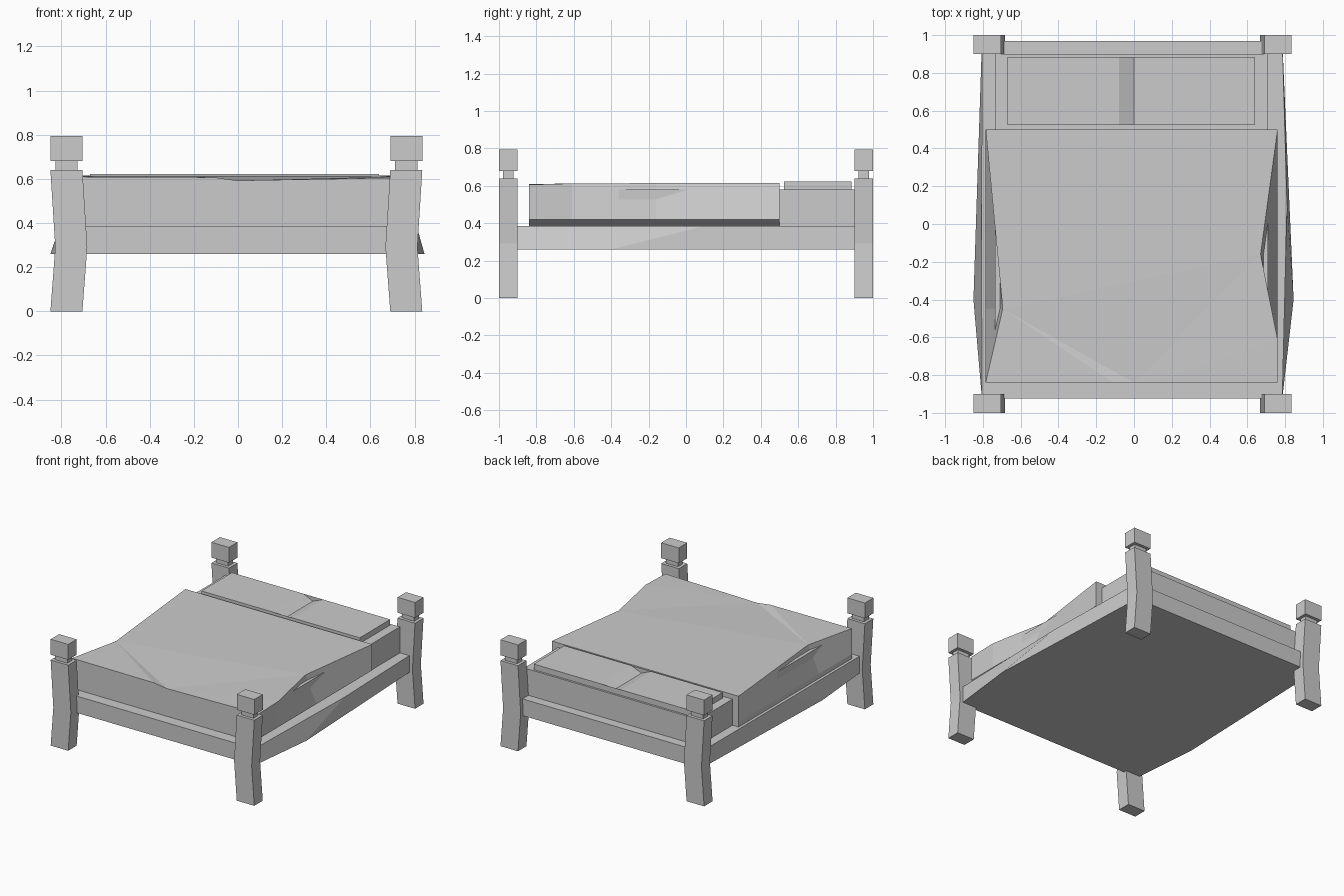
import bpy, bmesh

cube = bpy.data.objects.get("Cube")
if cube:
    bpy.data.objects.remove(cube, do_unlink=True)

grey = bpy.data.materials.new("plain_grey")
grey.use_nodes = True
grey.diffuse_color = (0.6, 0.6, 0.6, 1)
bsdf = next(n for n in grey.node_tree.nodes if n.type == 'BSDF_PRINCIPLED')
bsdf.inputs["Base Color"].default_value = (0.6, 0.6, 0.6, 1)


def loft(name, rings):
    """Closed flat-shaded solid through rings of matching points, bottom to top."""
    bm = bmesh.new()
    rows = [[bm.verts.new(p) for p in ring] for ring in rings]
    count = len(rows[0])
    for low, high in zip(rows, rows[1:]):
        for i in range(count):
            j = (i + 1) % count
            bm.faces.new((low[i], low[j], high[j], high[i]))
    bm.faces.new(rows[0][::-1])
    bm.faces.new(rows[-1])
    bmesh.ops.triangulate(bm, faces=[f for f in bm.faces if len(f.verts) > 4])
    bmesh.ops.recalc_face_normals(bm, faces=bm.faces)
    mesh = bpy.data.meshes.new(name)
    bm.to_mesh(mesh)
    bm.free()
    mesh.materials.append(grey)
    obj = bpy.data.objects.new(name, mesh)
    bpy.context.collection.objects.link(obj)
    return obj


def rect(x0, x1, y0, y1, z):
    return [(x0, y0, z), (x1, y0, z), (x1, y1, z), (x0, y1, z)]


def box(name, x0, x1, y0, y1, z0, z1):
    return loft(name, [rect(x0, x1, y0, y1, z0), rect(x0, x1, y0, y1, z1)])


# Corner posts: bent leg, narrow neck and square cap
for side, sx in (("right", -1), ("left", 1)):
    for end, sy in (("front", -1), ("back", 1)):
        cx, cy = sx * 0.77 - 0.0075, sy * 0.95

        def section(z, shift=0, half_x=0.0725, half_y=0.05):
            x = cx - sx * shift
            return rect(x - half_x, x + half_x, cy - half_y, cy + half_y, z)

        name = f"{end}_{side}_post"
        loft(name, [section(0), section(0.29, 0.022), section(0.64)])
        loft(name + "_neck", [section(0.63, 0, 0.05, 0.028), section(0.69, 0, 0.05, 0.028)])
        loft(name + "_cap", [section(0.68), section(0.795)])

# Bed frame, with sides that bulge at the lower edge
def frame_ring(z, right_mid, left_mid):
    return [(x, y, z) for x, y in [(-0.805, -0.925), (0.785, -0.925), right_mid,
                                   (0.785, 0.97), (-0.805, 0.97), left_mid]]


loft("bed_frame", [frame_ring(0.26, (0.845, -0.4), (-0.85, -0.4)),
                   frame_ring(0.385, (0.81, 0.1), (-0.807, -0.1))])

# Mattress
box("mattress", -0.735, 0.71, -0.8, 0.9, 0.38, 0.58)

# Blanket: creased top edge, straight hem, tucked in underneath on one side
left, right, front, back = -0.785, 0.76, -0.84, 0.5
top = [(left, front, 0.61), (-0.11, front, 0.607), (0, front, 0.592), (0.085, front, 0.594),
       (right, front, 0.606), (right, -0.61, 0.612), (0.67, -0.16, 0.614), (right, back, 0.615),
       (left, back, 0.615), (-0.695, -0.45, 0.612)]
hem, tuck = [], []
for x, y, z in top:
    if front < y < back:
        x = right if x > 0 else left
    hem.append((x, y, 0.42))
    tuck.append((min(x, 0.71), y, 0.385))
loft("blanket", [tuck, hem, top])

# Joined pair of pillows with a valley between them
profile = [(-0.67, 0.575), (0.64, 0.575), (0.64, 0.622), (0.085, 0.622),
           (0, 0.587), (-0.08, 0.622), (-0.67, 0.622)]
loft("pillows", [[(x, y, z) for x, z in profile] for y in (0.525, 0.885)])
